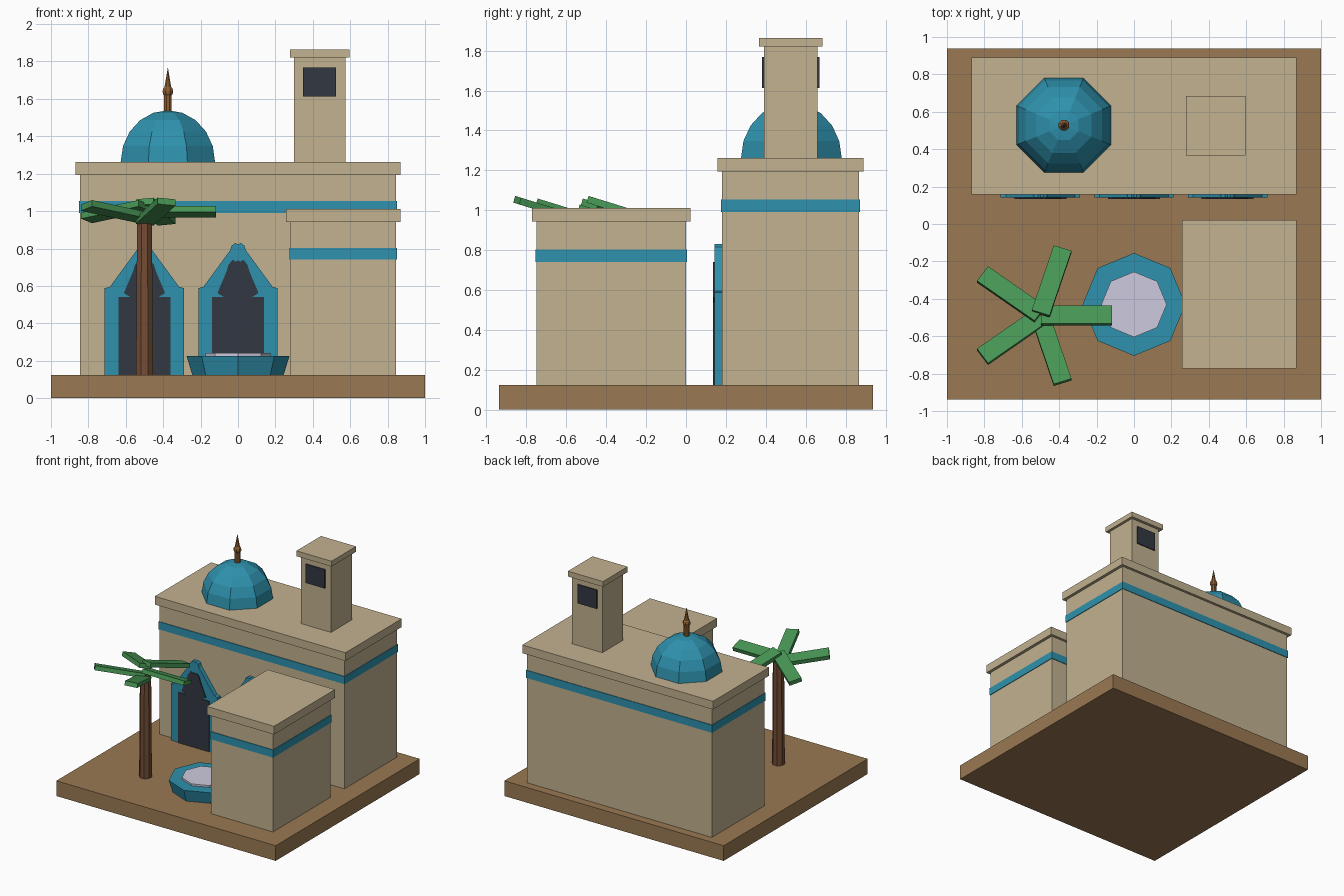
import bpy, bmesh, math
from mathutils import Matrix, Vector

cube = bpy.data.objects.get("Cube")
if cube:
    bpy.data.objects.remove(cube, do_unlink=True)


def material(name, rgb):
    lin = [((c / 255 + 0.055) / 1.055) ** 2.4 for c in rgb] + [1.0]
    m = bpy.data.materials.new(name)
    m.use_nodes = True
    m.diffuse_color = lin
    m.node_tree.nodes["Principled BSDF"].inputs["Base Color"].default_value = lin
    return m


sand = material("sandstone", (194, 178, 144))
earth = material("packed_earth", (154, 121, 83))
teal = material("teal_tile", (46, 145, 173))
dark = material("dark_opening", (50, 56, 66))
bark = material("bark", (116, 77, 54))
leaf = material("palm_green", (72, 150, 84))
water = material("pale_water", (206, 202, 223))
bronze = material("bronze", (143, 95, 50))


def finish(name, bm, mat):
    bmesh.ops.recalc_face_normals(bm, faces=bm.faces)
    mesh = bpy.data.meshes.new(name)
    bm.to_mesh(mesh)
    bm.free()
    mesh.materials.append(mat)
    obj = bpy.data.objects.new(name, mesh)
    bpy.context.collection.objects.link(obj)
    return obj


def box(name, x, y, z, mat):
    """Box from (min, max) ranges."""
    bm = bmesh.new()
    bmesh.ops.create_cube(bm, size=1)
    for v in bm.verts:
        v.co = [r[0] + (c + 0.5) * (r[1] - r[0]) for c, r in zip(v.co, (x, y, z))]
    return finish(name, bm, mat)


def lathe(name, x, y, profile, mat, sides=8, turn=0.5):
    """Faceted solid of revolution from (radius, z) points."""
    bm = bmesh.new()
    rings = []
    for r, z in profile:
        angles = [math.tau * (i + turn) / sides for i in range(sides)]
        rings.append([bm.verts.new((x + r * math.cos(a), y + r * math.sin(a), z))
                      for a in angles])
    for low, high in zip(rings, rings[1:]):
        for i in range(sides):
            j = (i + 1) % sides
            bm.faces.new((low[i], low[j], high[j], high[i]))
    bm.faces.new(rings[0])
    bm.faces.new(rings[-1])
    bmesh.ops.remove_doubles(bm, verts=bm.verts, dist=0.0005)
    return finish(name, bm, mat)


def arch_plate(name, x, half, y, mat):
    """Symmetric outline in xz, extruded along y."""
    outline = half + [(-px, pz) for px, pz in reversed(half) if px > 0]
    bm = bmesh.new()
    face = bm.faces.new([bm.verts.new((x + px, y[0], pz)) for px, pz in outline])
    new = bmesh.ops.extrude_face_region(bm, geom=[face])["geom"]
    moved = [v for v in new if isinstance(v, bmesh.types.BMVert)]
    bmesh.ops.translate(bm, verts=moved, vec=(0, y[1] - y[0], 0))
    return finish(name, bm, mat)


def grow(r, d):
    return (r[0] - d, r[1] + d)


def building(name, x, y, top, band):
    """Walls with a roof slab and a tiled band."""
    box(name + "_walls", x, y, (0.12, top), sand)
    box(name + "_roof", grow(x, 0.025), grow(y, 0.022), (top, top + 0.068), sand)
    box(name + "_band", grow(x, 0.005), grow(y, 0.005), (band, band + 0.063), teal)


# Ground and buildings
box("ground_slab", (-1, 1), (-0.9375, 0.9375), (0, 0.125), earth)
building("main_hall", (-0.844, 0.844), (0.18, 0.868), 1.194, 0.99)
building("side_house", (0.281, 0.844), (-0.75, 0), 0.943, 0.74)

# Tower with front and back openings
box("tower", (0.3, 0.575), (0.39, 0.66), (1.25, 1.82), sand)
box("tower_cap", (0.277, 0.597), (0.365, 0.685), (1.82, 1.864), sand)
for side, y in (("front", (0.381, 0.39)), ("back", (0.66, 0.669))):
    box("tower_opening_" + side, (0.347, 0.523), y, (1.613, 1.768), dark)

# Dome and finial
dome_x, dome_y = -0.375, 0.528
dome = [(0.273 * math.cos(a), 1.262 + 0.277 * math.sin(a))
        for a in (math.pi / 2 * i / 5 for i in range(6))]
lathe("dome", dome_x, dome_y, dome, teal)
lathe("finial_post", dome_x, dome_y, [(0.022, 1.53), (0.022, 1.62)], bronze)
ball = [(0.031 * math.sin(a), 1.64 - 0.031 * math.cos(a))
        for a in (math.pi * i / 6 for i in range(7))]
lathe("finial_ball", dome_x, dome_y, ball, bronze)
lathe("finial_spike", dome_x, dome_y, [(0.021, 1.655), (0, 1.768)], bronze)

# Pointed doorways
surround = [(0.2125, 0.12), (0.2125, 0.588), (0.185, 0.595), (0.042, 0.79),
            (0.034, 0.815), (0.014, 0.83), (0, 0.82)]
opening = [(0.14, 0.12), (0.14, 0.54), (0.075, 0.54), (0.11, 0.562), (0.06, 0.68),
           (0.052, 0.71), (0.03, 0.74), (0.012, 0.73), (0, 0.738)]
for label, x in (("right", -0.5), ("centre", 0), ("left", 0.5)):
    arch_plate("arch_surround_" + label, x, surround, (0.143, 0.185), teal)
    arch_plate("arch_opening_" + label, x, opening, (0.135, 0.144), dark)

# Fountain
lathe("fountain_basin", 0, -0.43, [(0.243, 0.12), (0.275, 0.225)], teal, turn=0)
lathe("fountain_water", 0, -0.43, [(0.175, 0.22), (0.175, 0.24)], water, turn=0)

# Palm tree: each frond leans about the x axis through its own centre
palm = Vector((-0.5, -0.49, 0.997))
lathe("palm_trunk", palm.x, palm.y, [(0.049, 0.12), (0.043, 0.98)], bark)
for i in range(5):
    spin = Matrix.Rotation(math.tau * i / 5, 4, "Z")
    frond = box(f"palm_frond_{i + 1}", (-0.19, 0.19), (-0.05, 0.05), (-0.0175, 0.0175), leaf)
    centre = palm + spin @ Vector((0.193, 0, 0))
    frond.data.transform(Matrix.Translation(centre) @ Matrix.Rotation(-0.3, 4, "X") @ spin)
